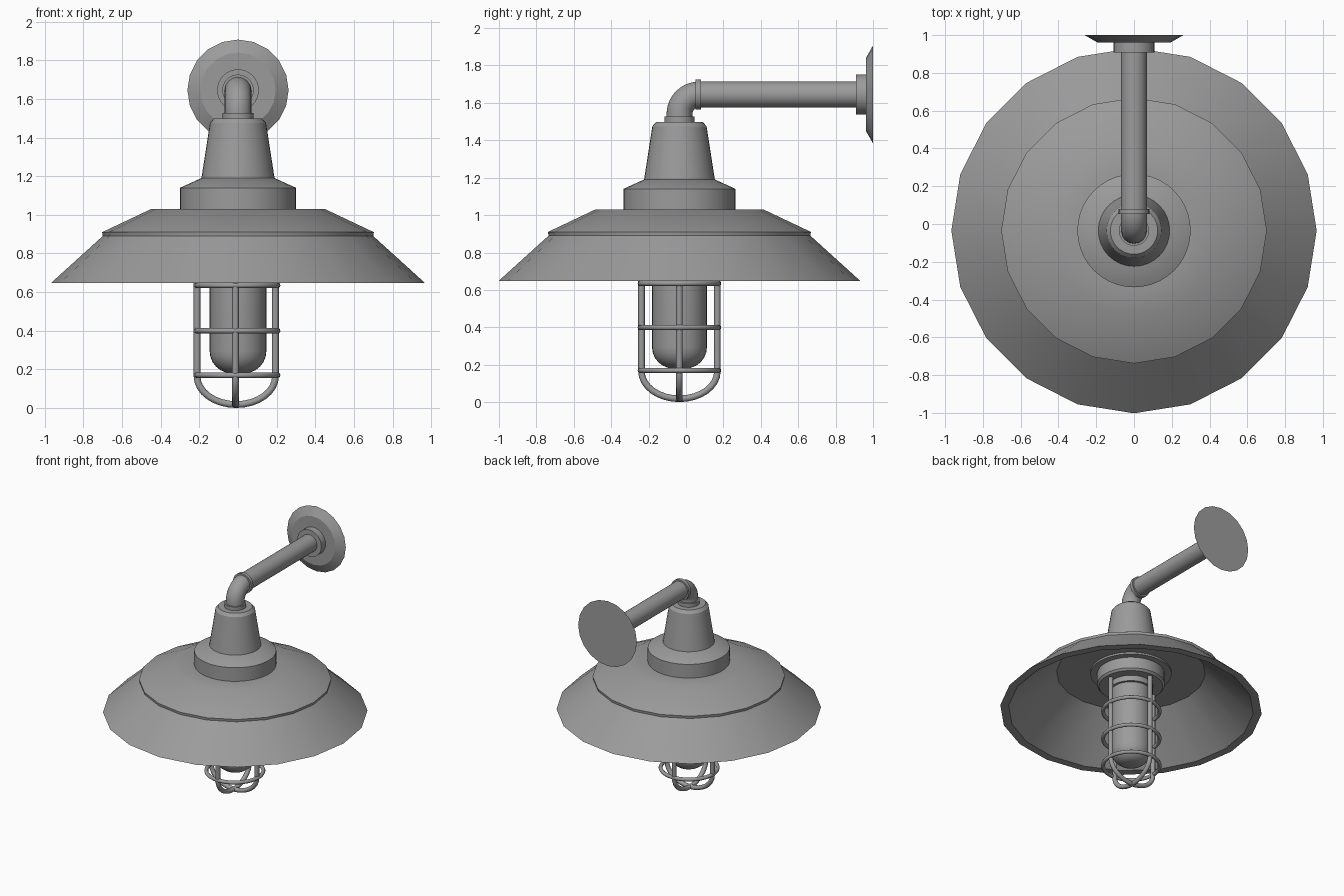
import bpy, bmesh, math
from mathutils import Matrix

if "Cube" in bpy.data.objects:
    bpy.data.objects.remove(bpy.data.objects["Cube"])

AXIS_Y = -0.035   # lamp axis
PIPE_Z = 1.645    # wall arm height

# Dark grey metal
METAL = bpy.data.materials.new("dark_metal")
METAL.diffuse_color = (0.33, 0.33, 0.33, 1)
METAL.use_nodes = True
METAL.node_tree.nodes["Principled BSDF"].inputs["Base Color"].default_value = METAL.diffuse_color


def finish(obj, angle=28):
    bpy.ops.object.select_all(action='DESELECT')
    obj.select_set(True)
    bpy.context.view_layer.objects.active = obj
    bpy.ops.object.shade_smooth_by_angle(angle=math.radians(angle))
    obj.data.materials.clear()
    obj.data.materials.append(METAL)
    return obj


def lathe(name, profile, sides, closed=False, along_y=False):
    """Revolve (radius, height) points about the lamp axis, or about the arm axis."""
    bm = bmesh.new()
    rings = []
    for r, h in profile:
        rings.append([bm.verts.new((r * math.cos(2 * math.pi * i / sides),
                                    r * math.sin(2 * math.pi * i / sides), h))
                      for i in range(sides)])
    pairs = list(zip(rings, rings[1:]))
    if closed:
        pairs.append((rings[-1], rings[0]))
    else:
        bm.faces.new(rings[0])
        bm.faces.new(rings[-1])
    for a, b in pairs:
        for i in range(sides):
            j = (i + 1) % sides
            bm.faces.new((a[i], a[j], b[j], b[i]))
    if along_y:
        m = Matrix.Translation((0, 0, PIPE_Z)) @ Matrix.Rotation(-math.pi / 2, 4, 'X')
    else:
        m = Matrix.Translation((0, AXIS_Y, 0))
    bm.transform(m)
    bmesh.ops.recalc_face_normals(bm, faces=bm.faces)
    me = bpy.data.meshes.new(name)
    bm.to_mesh(me)
    bm.free()
    obj = bpy.data.objects.new(name, me)
    bpy.context.collection.objects.link(obj)
    return finish(obj)


def tube(name, points, radius, resolution=4):
    """Round bar swept along a path, converted to a mesh."""
    cu = bpy.data.curves.new(name, 'CURVE')
    cu.dimensions = '3D'
    cu.bevel_depth = radius
    cu.bevel_resolution = resolution
    cu.use_fill_caps = True
    sp = cu.splines.new('POLY')
    sp.points.add(len(points) - 1)
    for p, co in zip(sp.points, points):
        p.co = (*co, 1)
    obj = bpy.data.objects.new(name, cu)
    bpy.context.collection.objects.link(obj)
    bpy.ops.object.select_all(action='DESELECT')
    obj.select_set(True)
    bpy.context.view_layer.objects.active = obj
    bpy.ops.object.convert(target='MESH')
    return finish(bpy.context.object, 40)


# Stepped 20-sided shade, hollow underneath, with a flat ceiling
lathe("shade", [(0.967, 0.648), (0.70, 0.89), (0.703, 0.91), (0.45, 1.03), (0.28, 1.03),
                (0.28, 0.965), (0.55, 0.96), (0.905, 0.648)], 20, closed=True)

# Collar and tapered neck on top of the shade
lathe("collar", [(0.30, 0.95), (0.30, 1.14), (0.19, 1.19)], 40)
lathe("neck", [(0.19, 1.185), (0.145, 1.475), (0.125, 1.498)], 32)
lathe("neck_ring", [(0.08, 1.49), (0.08, 1.527)], 32)

# Socket below the collar, holding glass and cage
lathe("socket", [(0.25, 0.96), (0.25, 0.86), (0.235, 0.845)], 40)

# Glass jar with rounded bottom
R, C = 0.147, 0.115
corner = [(R - C + C * math.cos(t * math.pi / 12), 0.295 - C * math.sin(t * math.pi / 12))
          for t in range(7)]
lathe("glass", [(R, 0.85)] + corner, 32)
lathe("glass_ring", [(0.165, 0.85), (0.165, 0.80)], 32)

# Cage: two U-shaped bars crossing at the bottom, and three hoops
CR, BAR, CX = 0.203, 0.0175, -0.009
arc = [(-CR * math.cos(math.pi * t / 16), 0.165 - 0.147 * math.sin(math.pi * t / 16))
       for t in range(17)]
u_path = [(-CR, 0.86)] + arc + [(CR, 0.86)]
tube("cage_bar_x", [(CX + x, AXIS_Y, z) for x, z in u_path], BAR)
tube("cage_bar_y", [(CX - 0.004, AXIS_Y + x, z) for x, z in u_path], BAR)
for i, z in enumerate((0.17, 0.40, 0.635)):
    bpy.ops.mesh.primitive_torus_add(location=(-0.004, AXIS_Y, z), major_radius=0.209,
                                     minor_radius=0.0145, major_segments=36, minor_segments=10)
    bpy.context.object.name = f"cage_hoop_{i + 1}"
    finish(bpy.context.object, 40)

# Elbow from the neck to the wall arm
B = 0.105
bend = [(0, AXIS_Y + B - B * math.cos(t * math.pi / 20), PIPE_Z - B + B * math.sin(t * math.pi / 20))
        for t in range(11)]
tube("elbow", [(0, AXIS_Y, 1.49)] + bend, 0.069, 6)

# Wall arm, its joint ring, flange and wall plate
lathe("wall_arm", [(0.069, 0.06), (0.069, 0.93)], 28, along_y=True)
lathe("arm_ring", [(0.081, 0.052), (0.081, 0.08)], 28, along_y=True)
lathe("arm_flange", [(0.108, 0.908), (0.108, 0.97)], 32, along_y=True)
lathe("wall_plate", [(0.195, 0.962), (0.262, 1.0)], 20, along_y=True)
